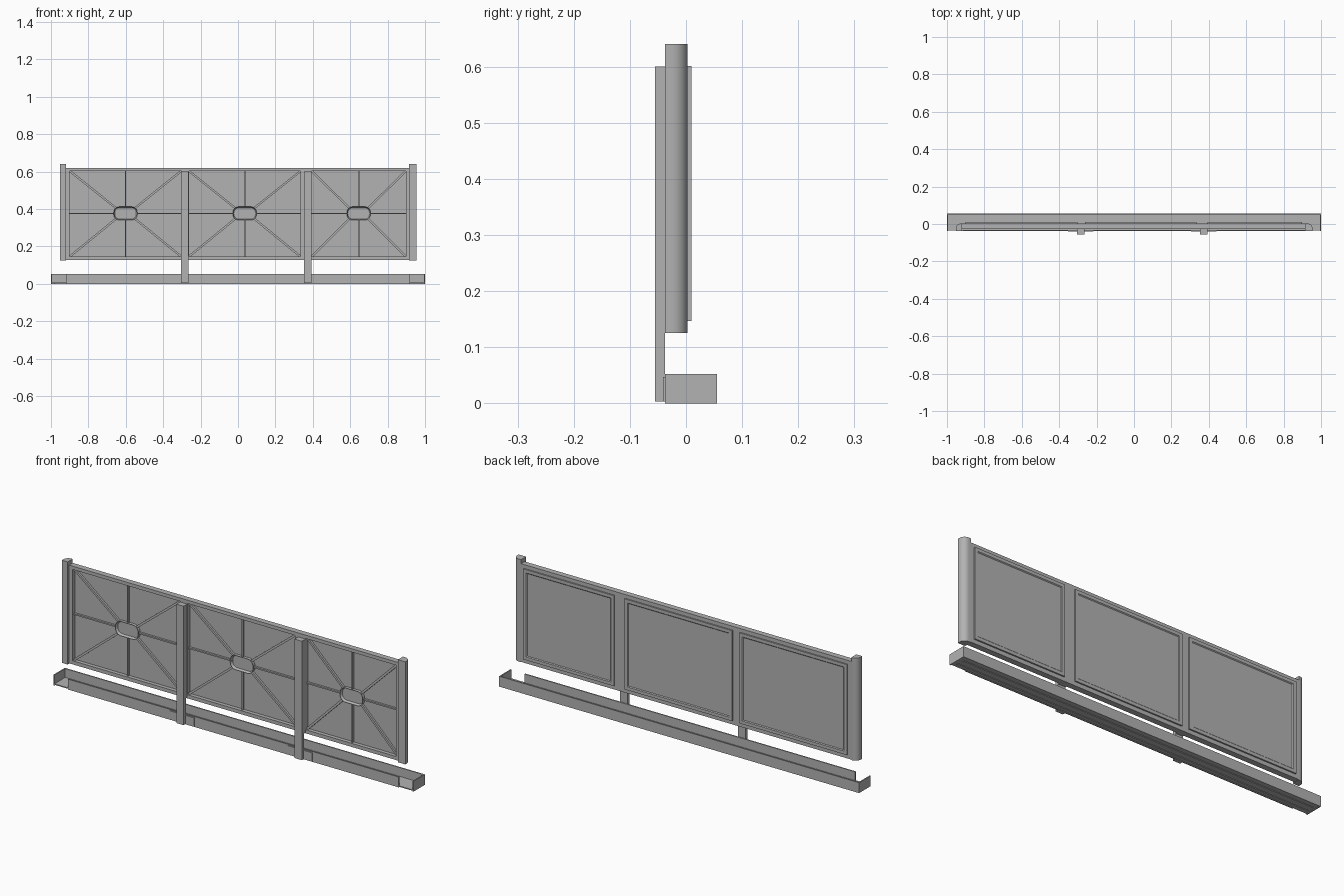
import bpy, bmesh, math
from mathutils import Vector, Matrix

cube = bpy.data.objects.get("Cube")
if cube:
    bpy.data.objects.remove(cube, do_unlink=True)

steel = bpy.data.materials.new("grey_steel")
steel.use_nodes = True
grey = (0.45, 0.45, 0.45, 1)
steel.diffuse_color = grey
steel.node_tree.nodes["Principled BSDF"].inputs["Base Color"].default_value = grey


def finish(name, bm, smooth=False):
    bmesh.ops.recalc_face_normals(bm, faces=bm.faces[:])
    mesh = bpy.data.meshes.new(name)
    bm.to_mesh(mesh)
    bm.free()
    mesh.materials.append(steel)
    obj = bpy.data.objects.new(name, mesh)
    bpy.context.collection.objects.link(obj)
    if smooth:
        bpy.ops.object.select_all(action="DESELECT")
        obj.select_set(True)
        bpy.context.view_layer.objects.active = obj
        bpy.ops.object.shade_smooth_by_angle(angle=math.radians(35))
    return obj


def add_box(bm, x, y, z):
    size = Vector((x[1] - x[0], y[1] - y[0], z[1] - z[0]))
    mid = Vector((x[0] + x[1], y[0] + y[1], z[0] + z[1])) / 2
    m = Matrix.Translation(mid) @ Matrix.Diagonal(size).to_4x4()
    bmesh.ops.create_cube(bm, size=1, matrix=m)


def box(name, x, y, z):
    bm = bmesh.new()
    add_box(bm, x, y, z)
    return finish(name, bm)


def prism(bm, points, shift):
    """Extrude a closed outline and return its far cap."""
    base = bm.faces.new([bm.verts.new(p) for p in points])
    ext = bmesh.ops.extrude_face_region(bm, geom=[base], use_keep_orig=True)["geom"]
    bmesh.ops.translate(bm, verts=[v for v in ext if isinstance(v, bmesh.types.BMVert)],
                        vec=shift)
    return next(f for f in ext if isinstance(f, bmesh.types.BMFace))


def recess(bm, face, width, vec):
    bm.normal_update()
    bmesh.ops.inset_region(bm, faces=[face], thickness=width, use_even_offset=True)
    bmesh.ops.translate(bm, verts=face.verts[:], vec=vec)


def bar(bm, a, b, width, y):
    """Straight rib between two points (x, z) on the sheet."""
    dx, dz = b[0] - a[0], b[1] - a[1]
    m = (Matrix.Translation(((a[0] + b[0]) / 2, sum(y) / 2, (a[1] + b[1]) / 2))
         @ Matrix.Rotation(-math.atan2(dz, dx), 4, "Y")
         @ Matrix.Diagonal((math.hypot(dx, dz), y[1] - y[0], width, 1)))
    bmesh.ops.create_cube(bm, size=1, matrix=m)


bays = [(-0.90, -0.303), (-0.263, 0.335), (0.394, 0.897)]
low, high = 0.145, 0.603
mid_z = 0.376
left_edge, right_edge = -0.92, 0.914

# Sheet and its perimeter frame with two mullions
box("panel_sheet", (left_edge, right_edge), (-0.007, 0.003), (0.127, 0.62))
bm = bmesh.new()
front = (-0.026, -0.004)
add_box(bm, (left_edge, right_edge), front, (high, 0.62))
add_box(bm, (left_edge, right_edge), front, (0.127, low))
edges = [left_edge] + [x for bay in bays for x in bay] + [right_edge]
for a, b in zip(edges[::2], edges[1::2]):
    add_box(bm, (a, b), front, (low, high))
finish("panel_frame", bm)

# Each bay: radiating ribs, oval boss and raised back plate
for n, (a, b) in enumerate(bays, 1):
    cx = (a + b) / 2
    rib_y = (-0.017, -0.006)
    bm = bmesh.new()
    for sx, x in ((-1, a), (1, b)):
        bar(bm, (cx + sx * 0.058, mid_z), (x, mid_z), 0.007, rib_y)
        for sz, z in ((-1, low), (1, high)):
            bar(bm, (cx + sx * 0.05, mid_z + sz * 0.028), (x, z), 0.011, rib_y)
    for sz, z in ((-1, low), (1, high)):
        bar(bm, (cx, mid_z + sz * 0.033), (cx, z), 0.007, rib_y)
    finish(f"bay_{n}_ribs", bm)

    bm = bmesh.new()
    outline = []
    r = 0.03
    for i, (sx, sz) in enumerate(((1, 1), (-1, 1), (-1, -1), (1, -1))):
        for k in range(7):
            t = math.pi / 2 * (i + k / 6)
            outline.append((cx + sx * (0.063 - r) + r * math.cos(t), -0.006,
                            mid_z + sz * (0.036 - r) + r * math.sin(t)))
    cap = prism(bm, outline, (0, -0.017, 0))
    recess(bm, cap, 0.006, (0, 0.012, 0))
    finish(f"bay_{n}_boss", bm, True)

    bm = bmesh.new()
    corners = [(a, 0.002, low + 0.002), (b, 0.002, low + 0.002),
               (b, 0.002, high - 0.002), (a, 0.002, high - 0.002)]
    cap = prism(bm, corners, (0, 0.008, 0))
    recess(bm, cap, 0.016, (0, 0, 0))
    recess(bm, cap, 0.004, (0, -0.004, 0))
    finish(f"bay_{n}_back_plate", bm)

# End posts, rounded on the outer back edge
for side, inner, outer in (("right", left_edge, -0.953), ("left", right_edge, 0.955)):
    s = math.copysign(1, outer)
    r = 0.028
    outline = [(inner, 0.003, 0.125), (inner, -0.037, 0.125), (outer, -0.037, 0.125)]
    for k in range(9):
        t = math.pi / 2 * k / 8
        outline.append((outer - s * r * (1 - math.cos(t)),
                        0.003 - r * (1 - math.sin(t)), 0.125))
    bm = bmesh.new()
    prism(bm, outline, (0, 0, 0.515))
    finish(f"{side}_end_post", bm, True)

# Upright supports with spacers and foot plates
for n, (a, b) in enumerate(((-0.304, -0.264), (0.352, 0.393)), 1):
    box(f"support_{n}", (a, b), (-0.055, -0.037), (0.003, 0.60))
    box(f"support_{n}_spacer", (a, b), (-0.037, -0.024), (0.13, 0.60))
    mid = (a + b) / 2
    box(f"support_{n}_foot_plate", (mid - 0.068, mid + 0.068), (-0.041, -0.035), (0.003, 0.047))

# Open base tray: wrapped wall, front wall with open ends, floor
t = 0.006
outline = [(-1, -0.037), (-1, 0.055), (1, 0.055), (1, -0.037),
           (1 - t, -0.037), (1 - t, 0.055 - t), (t - 1, 0.055 - t), (t - 1, -0.037)]
bm = bmesh.new()
prism(bm, [(x, y, 0) for x, y in outline], (0, 0, 0.052))
finish("base_wall", bm)
box("base_front_wall", (-0.918, 0.918), (-0.037, -0.031), (0, 0.052))
box("base_floor", (-0.995, 0.995), (-0.036, 0.05), (0.003, 0.008))
bm = bmesh.new()
for y in (-0.015, 0.02):
    add_box(bm, (-0.98, 0.98), (y, y + 0.006), (0, 0.004))
finish("base_runners", bm)
